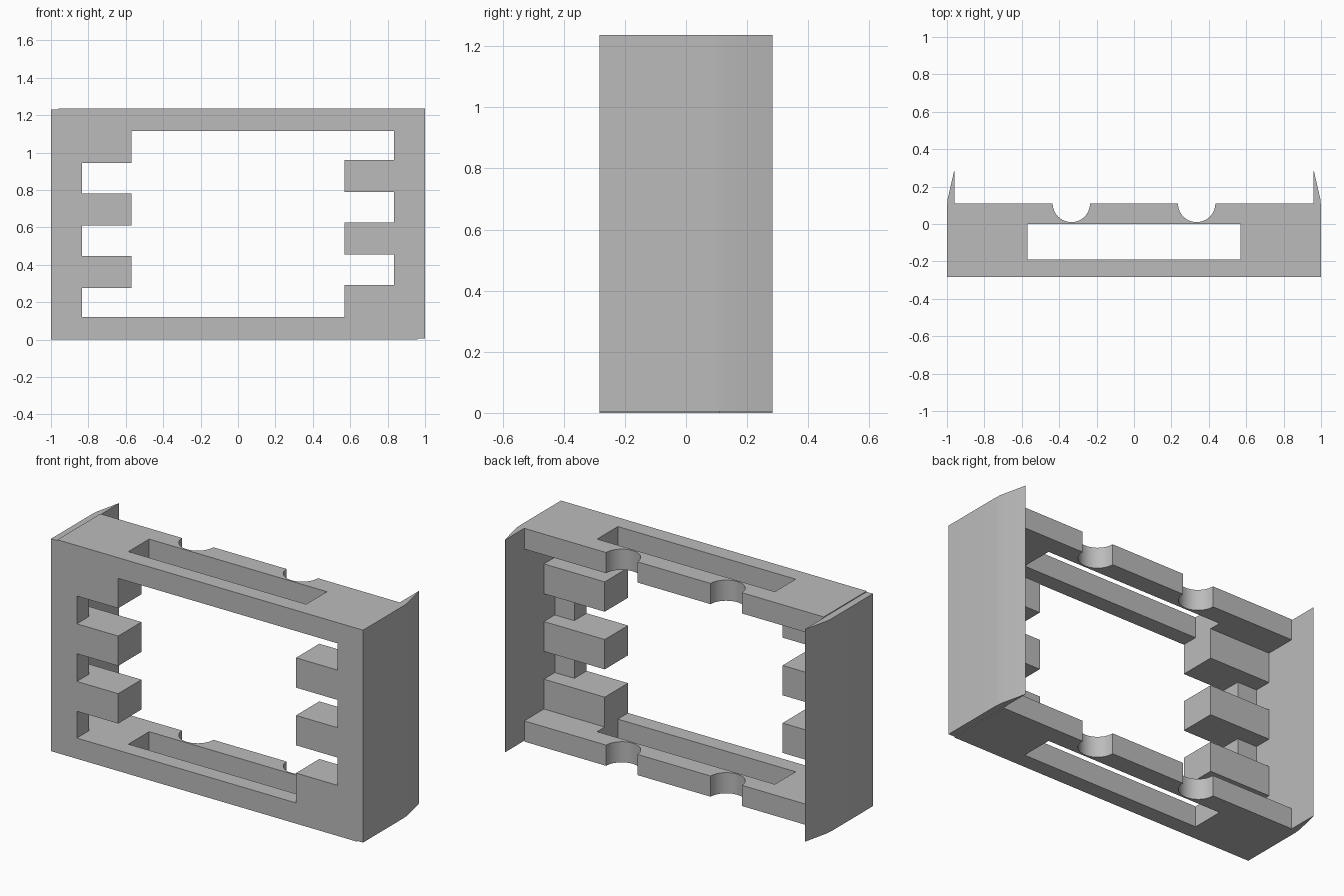
import bpy, bmesh, math

H = 1.236              # overall height
T = 0.12               # plate thickness
FRONT, BACK = -0.283, 0.11
INNER, OUTER = 0.96, 1.0

if "Cube" in bpy.data.objects:
    bpy.data.objects.remove(bpy.data.objects["Cube"], do_unlink=True)

grey = bpy.data.materials.new("plain grey")
grey.use_nodes = True
grey.diffuse_color = (0.5, 0.5, 0.5, 1)
grey.node_tree.nodes["Principled BSDF"].inputs["Base Color"].default_value = (0.5, 0.5, 0.5, 1)


def prism(name, outline, z0, z1, turned=False):
    """Extrude an xy outline from z0 to z1; turned = half turn about the y axis."""
    if turned:
        outline = [(-x, y) for x, y in outline]
        z0, z1 = H - z1, H - z0
    bm = bmesh.new()
    face = bm.faces.new([bm.verts.new((x, y, z0)) for x, y in outline])
    out = bmesh.ops.extrude_face_region(bm, geom=[face])
    verts = [g for g in out["geom"] if isinstance(g, bmesh.types.BMVert)]
    bmesh.ops.translate(bm, vec=(0, 0, z1 - z0), verts=verts)
    bmesh.ops.recalc_face_normals(bm, faces=bm.faces)
    mesh = bpy.data.meshes.new(name)
    bm.to_mesh(mesh)
    bm.free()
    mesh.materials.append(grey)
    obj = bpy.data.objects.new(name, mesh)
    bpy.context.collection.objects.link(obj)
    return obj


def activate(obj):
    bpy.ops.object.select_all(action="DESELECT")
    obj.select_set(True)
    bpy.context.view_layer.objects.active = obj


def rect(x0, x1, y0, y1):
    return [(x0, y0), (x1, y0), (x1, y1), (x0, y1)]


def cut(obj, cutter):
    activate(obj)
    mod = obj.modifiers.new("cut", "BOOLEAN")
    mod.operation, mod.solver, mod.object = "DIFFERENCE", "EXACT", cutter
    bpy.ops.object.modifier_apply(modifier=mod.name)
    bpy.data.objects.remove(cutter, do_unlink=True)


def plate_outline():
    """Rectangle with two half-round notches in the back edge."""
    pts = [(-INNER, BACK), (-INNER, FRONT), (INNER, FRONT), (INNER, BACK)]
    for cx in (0.335, -0.335):
        for i in range(25):
            a = -math.pi * i / 24
            pts.append((cx + 0.1 * math.cos(a), BACK + 0.1 * math.sin(a)))
    return pts


# Top and bottom plates, each with a long slot
parts = []
for name, z0 in (("bottom_plate", 0), ("top_plate", H - T)):
    plate = prism(name, plate_outline(), z0, z0 + T)
    cut(plate, prism("slot_cutter", rect(-0.57, 0.57, -0.19, 0), z0 - 0.1, z0 + T + 0.1))
    parts.append(plate)

side = [(INNER, FRONT), (OUTER, FRONT), (OUTER, 0.09), (0.997, 0.13), (0.962, 0.283), (INNER, 0.283)]
finger = [(0.57, FRONT), (0.835, FRONT), (0.835, -0.17), (INNER, -0.17), (INNER, -0.07), (0.57, -0.07)]

for label, turned in (("left", False), ("right", True)):
    # Side panel with its bent rear lip
    parts.append(prism(label + "_side_panel", side, 0.005, H, turned))
    # Front post between the plates
    parts.append(prism(label + "_post", rect(0.835, INNER, FRONT, -0.17), T, H - T, turned))
    # Fingers reaching inward
    for i in range(3):
        z = T + i * 0.334
        parts.append(prism(f"{label}_finger_{i + 1}", finger, z, z + 0.173, turned))

for part in parts:
    activate(part)
    bpy.ops.object.shade_smooth_by_angle(angle=math.radians(30))
